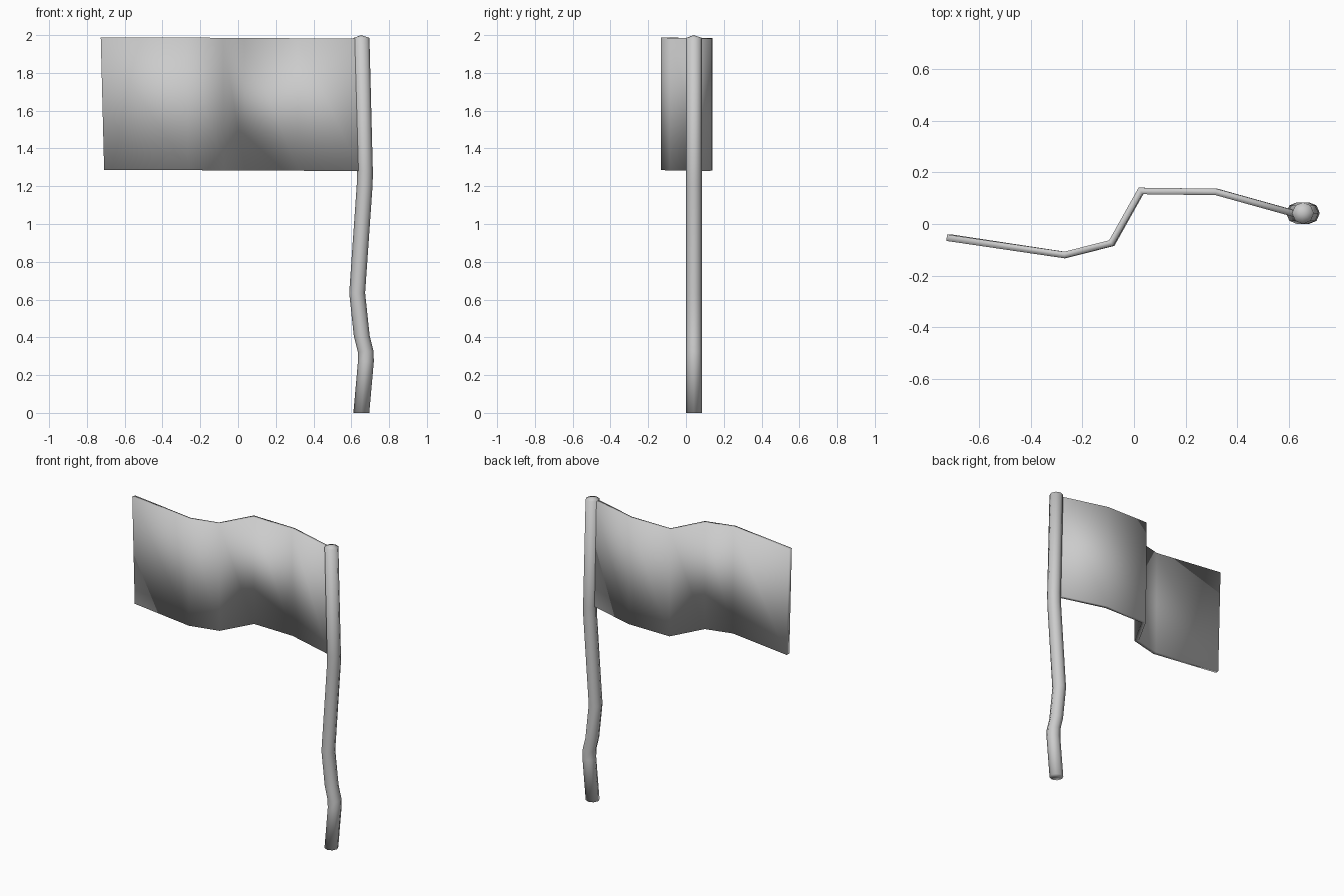
import bpy, bmesh
from math import cos, sin, pi
from mathutils import Vector

if "Cube" in bpy.data.objects:
    bpy.data.objects.remove(bpy.data.objects["Cube"])


def finish(bm, name):
    bmesh.ops.recalc_face_normals(bm, faces=bm.faces)
    for f in bm.faces:
        f.smooth = True
    me = bpy.data.meshes.new(name)
    bm.to_mesh(me)
    bm.free()
    ob = bpy.data.objects.new(name, me)
    bpy.context.collection.objects.link(ob)
    return ob


def bridge(bm, rings):
    n = len(rings[0])
    for a, b in zip(rings, rings[1:]):
        for i in range(n):
            j = (i + 1) % n
            bm.faces.new((a[i], a[j], b[j], b[i]))


# Crooked eight-sided pole: (x, z) centreline
path = [(0.653, 0), (0.677, 0.27), (0.676, 0.325), (0.655, 0.41),
        (0.631, 0.635), (0.671, 1.21), (0.672, 1.28), (0.654, 1.985)]
R, PY, N = 0.042, 0.042, 8
bm = bmesh.new()
rings = [[bm.verts.new((x + R * cos(2 * pi * i / N), PY + R * sin(2 * pi * i / N), z))
          for i in range(N)] for x, z in path]
bridge(bm, rings)
bm.faces.new(rings[0])
# slightly peaked top
tip = bm.verts.new((0.653, PY, 2.0))
for i in range(N):
    bm.faces.new((rings[-1][i], rings[-1][(i + 1) % N], tip))
finish(bm, "pole")

# Waving flag: plan-view centreline thickened to a sheet
wave = [Vector(p) for p in [(-0.725, -0.053), (-0.27, -0.12), (-0.088, -0.074),
                            (0.025, 0.128), (0.318, 0.124), (0.645, 0.033)]]
HALF = 0.0125
bm = bmesh.new()
rings = []
for i, p in enumerate(wave):
    d0 = (p - wave[max(i - 1, 0)]).normalized()
    d1 = (wave[min(i + 1, len(wave) - 1)] - p).normalized()
    d = (d0 + d1).normalized()
    k = HALF / max(d.dot(d1), d.dot(d0), 0.5)      # mitre length
    n = Vector((-d.y, d.x)) * k
    t = i / (len(wave) - 1)
    top, bottom = 1.988 - 0.006 * t, 1.286 - 0.005 * t
    lean = 0.018 if i == 0 else 0.004              # free end slants inward
    rings.append([bm.verts.new((p.x + s * n.x + (lean if z < 1.5 else 0), p.y + s * n.y, z))
                  for s, z in ((1, top), (-1, top), (-1, bottom), (1, bottom))])
bridge(bm, rings)
bm.faces.new(rings[0])
bm.faces.new(rings[-1])
finish(bm, "flag")
